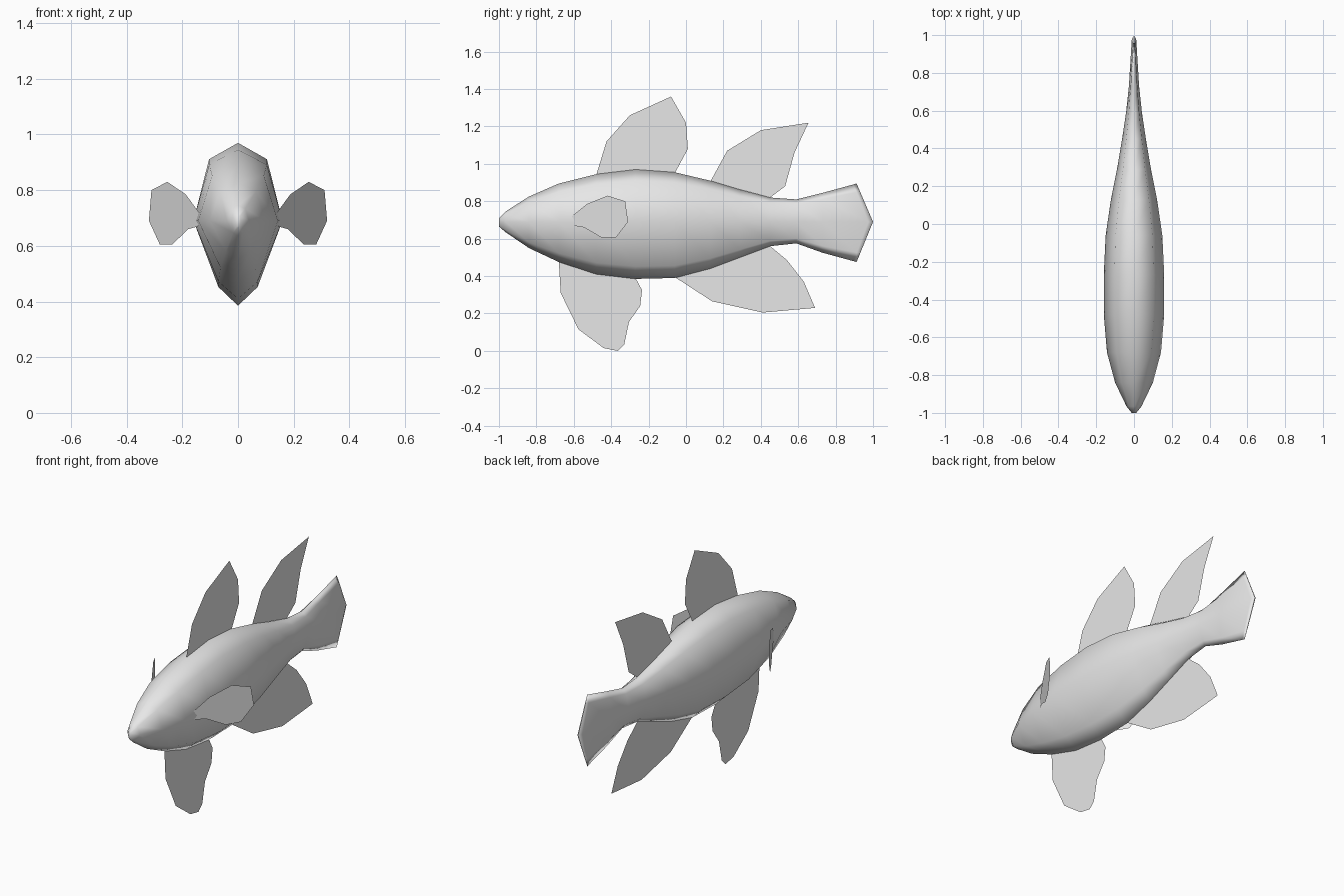
import bpy, bmesh

if "Cube" in bpy.data.objects:
    bpy.data.objects.remove(bpy.data.objects["Cube"])

grey = bpy.data.materials.new("plain grey")
grey.diffuse_color = (0.8, 0.8, 0.8, 1)
grey.use_nodes = True
grey.node_tree.nodes["Principled BSDF"].inputs["Base Color"].default_value = grey.diffuse_color


def finish(name, bm, smooth):
    bmesh.ops.recalc_face_normals(bm, faces=bm.faces)
    for f in bm.faces:
        f.smooth = smooth
    mesh = bpy.data.meshes.new(name)
    bm.to_mesh(mesh)
    bm.free()
    mesh.materials.append(grey)
    obj = bpy.data.objects.new(name, mesh)
    bpy.context.collection.objects.link(obj)
    return obj


# Body: eight-sided rings (y, top z, bottom z, half width), tail included
stations = [
    (-1.0, .71, .665, .012), (-.965, .745, .635, .04), (-.84, .825, .55, .10),
    (-.68, .895, .475, .143), (-.48, .945, .41, .16), (-.27, .97, .385, .16),
    (-.06, .955, .39, .15), (.13, .91, .44, .122), (.29, .862, .50, .09),
    (.45, .82, .56, .063), (.59, .81, .575, .042), (.73, .845, .525, .027),
    (.895, .89, .48, .012),
]
MID = .69
# ring profile: (share of half width, share of height above or below the middle)
section = [(0, 1), (.65, .79), (1, 0), (.44, -.78),
           (0, -1), (-.44, -.78), (-1, 0), (-.65, .79)]

bm = bmesh.new()
rings = []


def add_ring(y, top, bottom, width, bulge=0):
    ring = []
    for u, v in section:
        z = MID + (v * (top - MID) if v > 0 else v * (MID - bottom))
        ring.append(bm.verts.new((u * width, y + bulge * (1 - abs(v)), z)))
    rings.append(ring)


for s in stations[:-1]:
    add_ring(*s)
add_ring(*stations[-1], bulge=.08)           # tail fin, pointed backwards
add_ring(.912, .895, .475, .002, bulge=.088)  # thin tail edge
for a, b in zip(rings, rings[1:]):
    for i in range(8):
        j = (i + 1) % 8
        bm.faces.new((a[i], a[j], b[j], b[i]))
bm.faces.new(rings[0])
bm.faces.new(rings[-1])
finish("body", bm, True)


# Fins: flat single-sheet outlines drawn in (y, z)
def fin(name, outline, x_at=lambda y: 0):
    bm = bmesh.new()
    bm.faces.new([bm.verts.new((x_at(y), y, z)) for y, z in outline])
    finish(name, bm, False)


fin("front_dorsal_fin", [(-.48, .94), (-.425, 1.12), (-.30, 1.26), (-.08, 1.36),
                         (0, 1.22), (.01, 1.08), (-.06, .95)])
fin("rear_dorsal_fin", [(.13, .905), (.22, 1.07), (.40, 1.18), (.655, 1.22),
                        (.58, 1.06), (.53, .88), (.45, .82)])
fin("anal_fin", [(-.06, .395), (.14, .265), (.41, .205), (.69, .23),
                 (.63, .37), (.54, .485), (.45, .56)])
fin("belly_fin", [(-.68, .48), (-.67, .31), (-.575, .115), (-.44, .015), (-.365, 0),
                  (-.33, .035), (-.305, .155), (-.245, .24), (-.235, .325), (-.27, .39)])

# Side fins, splayed outwards towards the back
side = [(-.61, .72), (-.53, .785), (-.42, .83), (-.325, .80), (-.31, .69),
        (-.375, .605), (-.45, .605), (-.545, .66), (-.605, .67)]
for name, s in (("right_side_fin", 1), ("left_side_fin", -1)):
    fin(name, side, lambda y: s * (.14 + .6 * (y + .61)))
